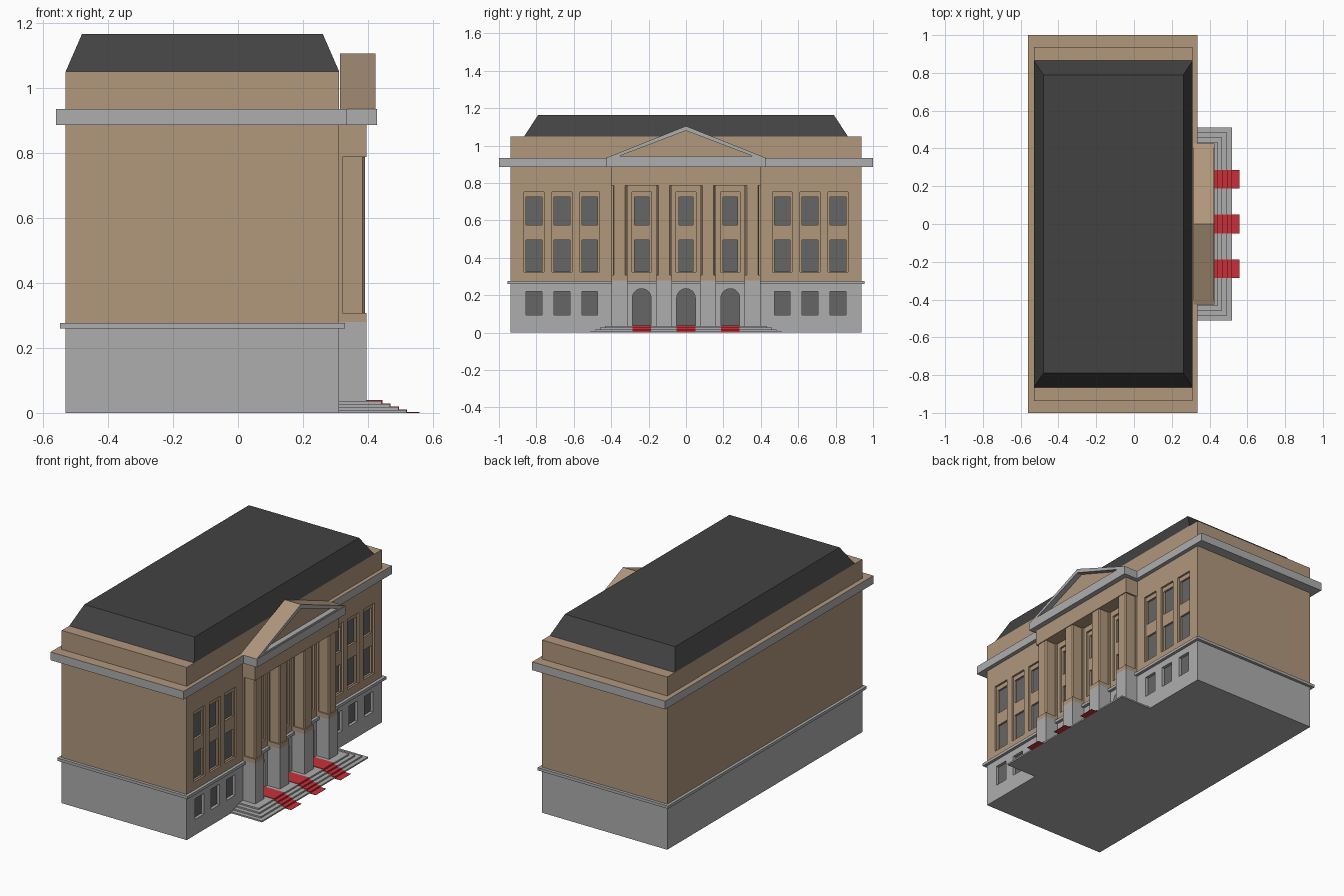
import bpy, bmesh, math

if "Cube" in bpy.data.objects:
    bpy.data.objects.remove(bpy.data.objects["Cube"])


def material(name, r, g, b):
    m = bpy.data.materials.new(name)
    m.diffuse_color = (r, g, b, 1)
    m.use_nodes = True
    m.node_tree.nodes["Principled BSDF"].inputs["Base Color"].default_value = m.diffuse_color
    return m


STONE = material("stone", 0.42, 0.42, 0.42)
BRICK = material("tan_wall", 0.437, 0.31, 0.203)
ROOF = material("dark_roof", 0.055, 0.055, 0.055)
GLASS = material("window_glass", 0.133, 0.133, 0.133)
RED = material("red_carpet", 0.58, 0.03, 0.04)


def prism(name, profile, axis, a, b, *mats):
    """Extrude a 2D profile along an axis: x -> (y,z), y -> (x,z), z -> (x,y)."""
    def place(p, t):
        return {"x": (t, p[0], p[1]), "y": (p[0], t, p[1]), "z": (p[0], p[1], t)}[axis]
    bm = bmesh.new()
    lo = [bm.verts.new(place(p, a)) for p in profile]
    hi = [bm.verts.new(place(p, b)) for p in profile]
    n = len(profile)
    bm.faces.new(lo)
    bm.faces.new(hi)
    for i in range(n):
        j = (i + 1) % n
        bm.faces.new((lo[i], lo[j], hi[j], hi[i]))
    bmesh.ops.recalc_face_normals(bm, faces=bm.faces)
    if len(mats) > 1:  # second material goes on upward faces
        for f in bm.faces:
            f.normal_update()
            f.material_index = int(f.normal.z > 0.5)
    me = bpy.data.meshes.new(name)
    bm.to_mesh(me)
    bm.free()
    for m in mats:
        me.materials.append(m)
    ob = bpy.data.objects.new(name, me)
    bpy.context.collection.objects.link(ob)
    return ob


def box(name, x0, x1, y0, y1, z0, z1, *mats):
    return prism(name, [(x0, y0), (x1, y0), (x1, y1), (x0, y1)], "z", z0, z1, *mats)


def cut(target, cutters):
    """Carve recesses and bake the result."""
    for c in cutters:
        c.hide_render = True
        mod = target.modifiers.new("recess", "BOOLEAN")
        mod.operation, mod.solver, mod.object = "DIFFERENCE", "EXACT", c
    dg = bpy.context.evaluated_depsgraph_get()
    me = bpy.data.meshes.new_from_object(target.evaluated_get(dg))
    target.modifiers.clear()
    target.data = me
    for c in cutters:
        bpy.data.objects.remove(c)


def rect(y, half, z0, z1):
    return [(y - half, z0), (y + half, z0), (y + half, z1), (y - half, z1)]


BACK, FRONT = -0.53, 0.311
BAYS = (-0.237, 0, 0.237)
WINGS = [s * y for s in (-1, 1) for y in (0.515, 0.663, 0.813)]

# Ground floor with small windows and arched doors
base = box("ground_floor", BACK, FRONT, -0.937, 0.937, 0, 0.26, STONE)
cutters = []
for y in WINGS:
    w = rect(y, 0.042, 0.095, 0.22)
    cutters.append(prism("cutter", w, "x", FRONT - 0.022, 0.4, STONE))
    prism("ground_window", w, "x", FRONT - 0.03, FRONT - 0.018, GLASS)
for y in BAYS:
    arch = [(y - 0.05, 0.02), (y + 0.05, 0.02)]
    arch += [(y + 0.05 * math.cos(t * math.pi / 12), 0.185 + 0.05 * math.sin(t * math.pi / 12))
             for t in range(13)]
    cutters.append(prism("cutter", arch, "x", FRONT - 0.03, 0.4, STONE))
    prism("arched_door", arch, "x", FRONT - 0.035, FRONT - 0.025, GLASS)
cut(base, cutters)
box("base_ledge", -0.547, 0.329, -0.955, 0.955, 0.26, 0.277, STONE)

# Upper walls: recessed tall panels, each with two windows
walls = box("upper_walls", BACK, FRONT, -0.937, 0.937, 0.277, 0.885, BRICK)
cutters = []
for y in WINGS + list(BAYS):
    half = 0.038 if y in BAYS else 0.042
    cutters.append(prism("cutter", rect(y, 0.053, 0.325, 0.752), "x", FRONT - 0.012, 0.4, BRICK))
    for z0, z1 in ((0.328, 0.495), (0.575, 0.725)):
        w = rect(y, half, z0, z1)
        cutters.append(prism("cutter", w, "x", FRONT - 0.03, 0.4, BRICK))
        prism("upper_window", w, "x", FRONT - 0.036, FRONT - 0.024, GLASS)
cut(walls, cutters)

# Cornice, attic and sloped roof
box("cornice", -0.56, 0.335, -1, 1, 0.885, 0.935, STONE, BRICK)
box("attic", BACK, FRONT, -0.937, 0.937, 0.935, 1.05, BRICK)
roof = box("roof", BACK, FRONT, -0.865, 0.865, 1.05, 1.165, ROOF)
for v in roof.data.vertices:
    if v.co.z > 1.1:
        v.co.x += 0.05 if v.co.x < 0 else -0.05
        v.co.y += 0.075 if v.co.y < 0 else -0.075

# Portico: piers, pedestals and chamfered columns
for y in (-0.355, -0.118, 0.118, 0.355):
    box("pier", FRONT, 0.395, y - 0.043, y + 0.043, 0, 0.28, STONE)
    box("pedestal", FRONT, 0.395, y - 0.043, y + 0.043, 0.28, 0.307, BRICK)
    shaft = [(FRONT, -0.043), (0.322, -0.043), (0.322, -0.036), (0.383, -0.036), (0.39, -0.029)]
    shaft += [(x, -w) for x, w in reversed(shaft)]
    prism("column", [(x, y + w) for x, w in shaft], "z", 0.307, 0.787, BRICK)
box("entablature", FRONT, 0.395, -0.4, 0.4, 0.787, 0.885, BRICK)
box("portico_cornice", FRONT, 0.427, -0.425, 0.425, 0.885, 0.935, STONE, BRICK)

# Pediment with a recessed triangle
pediment = prism("pediment", [(-0.425, 0.935), (0.425, 0.935), (0, 1.105)],
                 "x", FRONT + 0.003, 0.423, STONE, BRICK)
tri = [(-0.355, 0.945), (0.355, 0.945), (0, 1.08)]
cut(pediment, [prism("cutter", tri, "x", 0.385, 0.5, STONE)])
prism("pediment_panel", tri, "x", 0.38, 0.39, BRICK)

# Steps, with a thin carpet running down from each door
EDGES = (0.518, 0.493, 0.467, 0.442)
for i, x in enumerate(EDGES):
    w = x - 0.008
    box("step", FRONT, x, -w, w, 0.009 * i, 0.009 * (i + 1), STONE)
profile = [(FRONT - 0.02, 0.03), (FRONT - 0.02, 0.039), (0.444, 0.039)]
for i, x in enumerate((0.469, 0.495, 0.52, 0.558)):
    z = 0.029 - 0.009 * i
    profile += [(profile[-1][0], z), (x, z)]
profile += [(0.558, 0), (0.51, 0), (0.435, 0.025)]
for y in BAYS:
    prism("carpet", profile, "y", y - 0.05, y + 0.05, RED)
